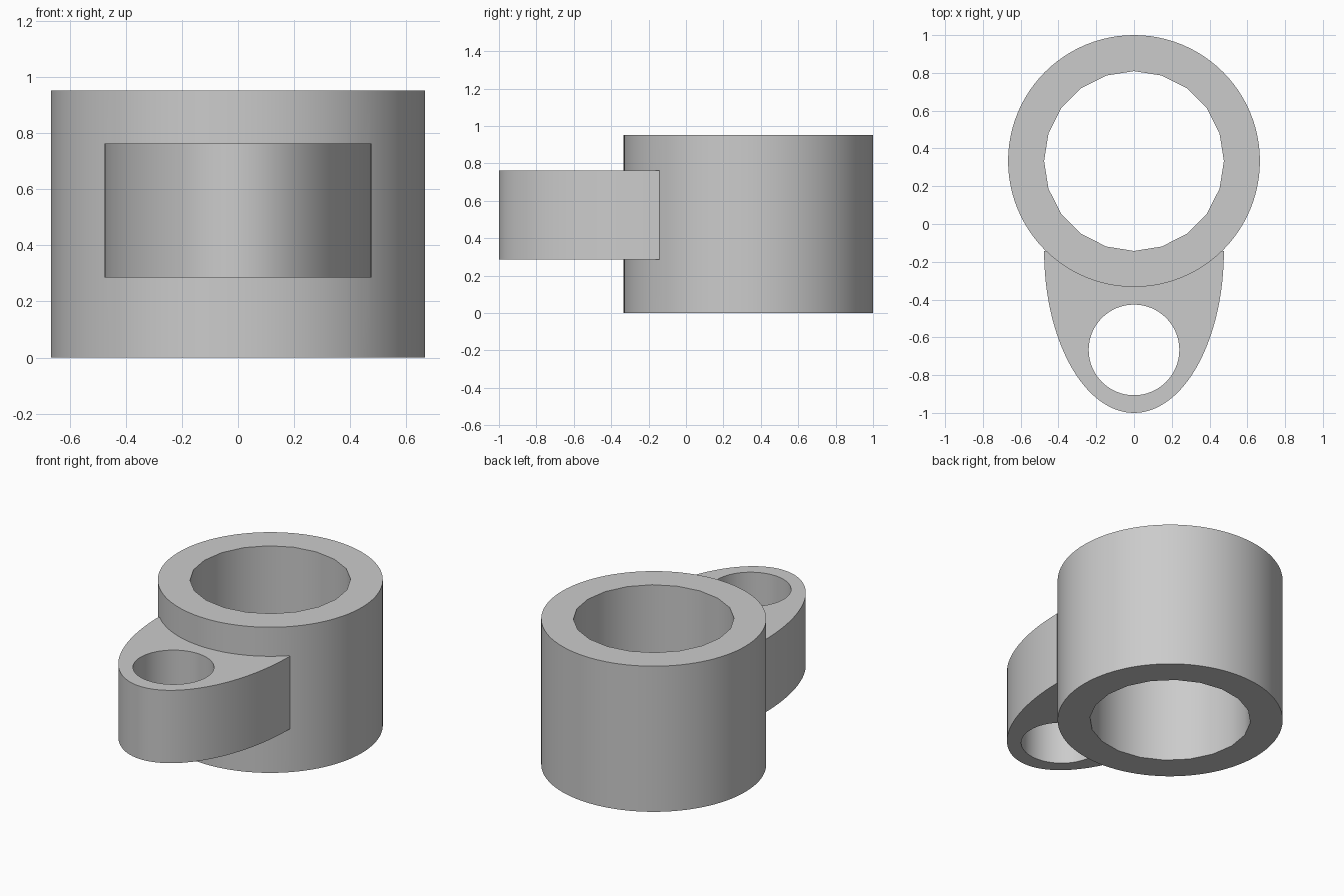
import bpy
import bmesh
from math import sin, cos, pi, radians
from mathutils import Matrix

if "Cube" in bpy.data.objects:
    bpy.data.objects.remove(bpy.data.objects["Cube"], do_unlink=True)

RING_Y, RING_R, BORE_R, HEIGHT = 1 / 3, 2 / 3, 0.476, 0.952
LUG_END, LUG_LOW, LUG_TOP = -0.143, 0.286, 0.762
HOLE_Y, HOLE_R = -2 / 3, 0.24

grey = bpy.data.materials.new("plain grey")
grey.use_nodes = True
grey.diffuse_color = (0.6, 0.6, 0.6, 1)
grey.node_tree.nodes["Principled BSDF"].inputs["Base Color"].default_value = (0.6, 0.6, 0.6, 1)


def prism(name, outline, low, high):
    """Extrude a flat outline between two heights."""
    bm = bmesh.new()
    face = bm.faces.new([bm.verts.new((x, y, low)) for x, y in outline])
    extruded = bmesh.ops.extrude_face_region(bm, geom=[face])["geom"]
    verts = [v for v in extruded if isinstance(v, bmesh.types.BMVert)]
    bmesh.ops.translate(bm, verts=verts, vec=(0, 0, high - low))
    bmesh.ops.recalc_face_normals(bm, faces=bm.faces)
    mesh = bpy.data.meshes.new(name)
    bm.to_mesh(mesh)
    bm.free()
    mesh.materials.append(grey)
    obj = bpy.data.objects.new(name, mesh)
    bpy.context.collection.objects.link(obj)
    return obj


def arc(cy, rx, ry, start, sweep, steps):
    """Points along an ellipse centred on x = 0."""
    angles = [start + sweep * i / steps for i in range(steps + 1)]
    return [(rx * cos(a), cy + ry * sin(a)) for a in angles]


def circle(cy, r, sides):
    return arc(cy, r, r, 0, 2 * pi, sides)[:-1]


# Large collar and half-elliptical lug
bracket = prism("collar_with_lug", circle(RING_Y, RING_R, 96), 0, HEIGHT)
lug = prism("lug_helper", arc(LUG_END, 0.476, 1 + LUG_END, pi, pi, 64), LUG_LOW, LUG_TOP)

# Faceted main bore and round lug hole
bore = prism("bore_cutter", circle(RING_Y, BORE_R, 20), -0.1, HEIGHT + 0.1)
hole = prism("hole_cutter", circle(HOLE_Y, HOLE_R, 64), LUG_LOW - 0.1, LUG_TOP + 0.1)

bpy.ops.object.select_all(action="DESELECT")
bpy.context.view_layer.objects.active = bracket
bracket.select_set(True)
for helper, operation in ((lug, "UNION"), (bore, "DIFFERENCE"), (hole, "DIFFERENCE")):
    helper.hide_render = True
    mod = bracket.modifiers.new(helper.name, "BOOLEAN")
    mod.operation = operation
    mod.solver = "EXACT"
    mod.object = helper
    bpy.ops.object.modifier_apply(modifier=mod.name)
    bpy.data.objects.remove(helper, do_unlink=True)

bpy.ops.object.shade_smooth_by_angle(angle=radians(30))
